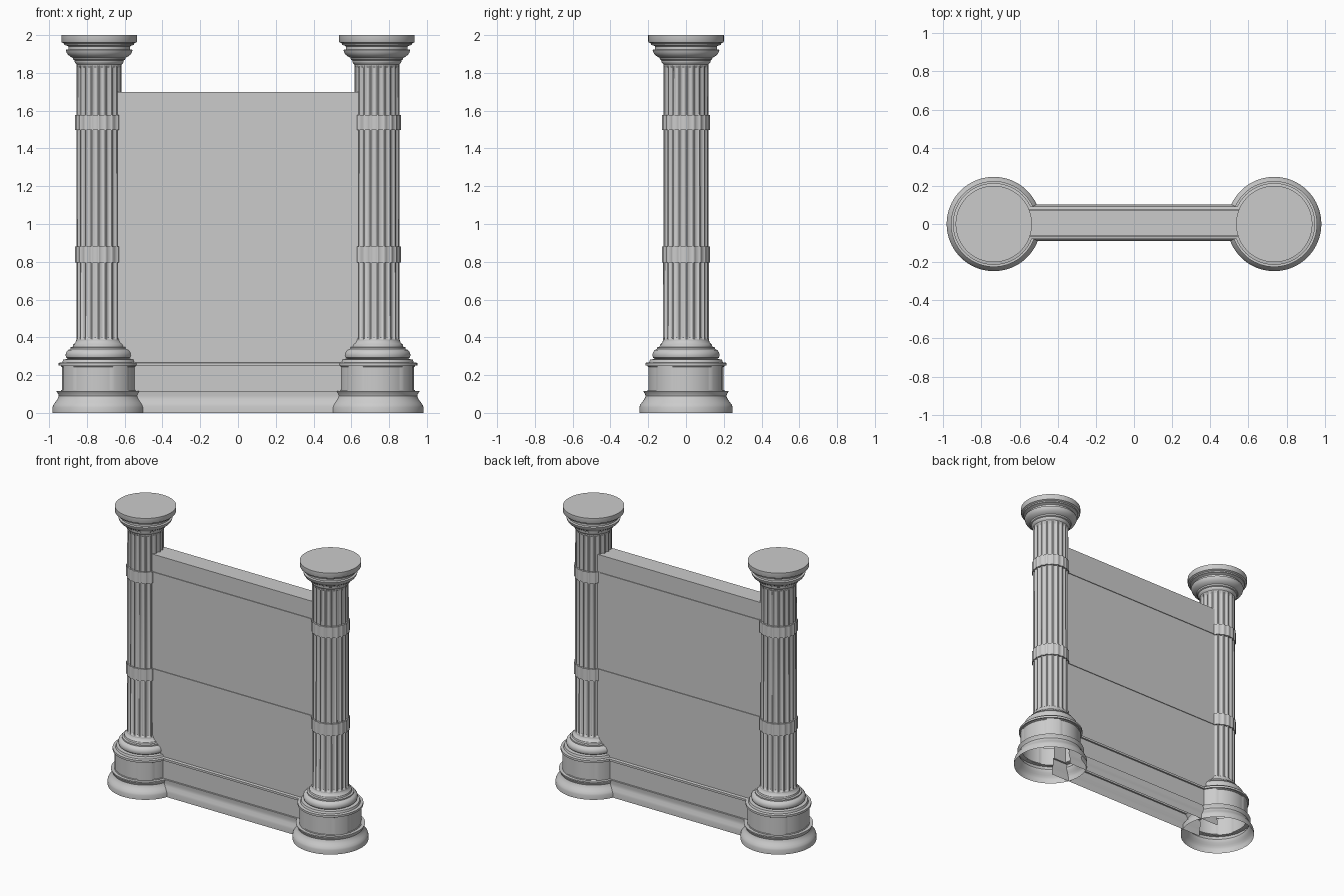
import bpy, bmesh, math

if "Cube" in bpy.data.objects:
    bpy.data.objects.remove(bpy.data.objects["Cube"])

CX = 0.735          # column offset from the middle
SEG = 120           # points around each column ring
FLUTES = 20


def make_object(name, bm, angle=30):
    bmesh.ops.remove_doubles(bm, verts=bm.verts, dist=1e-5)
    bmesh.ops.recalc_face_normals(bm, faces=bm.faces)
    me = bpy.data.meshes.new(name)
    bm.to_mesh(me)
    bm.free()
    ob = bpy.data.objects.new(name, me)
    bpy.context.collection.objects.link(ob)
    bpy.ops.object.select_all(action='DESELECT')
    bpy.context.view_layer.objects.active = ob
    ob.select_set(True)
    bpy.ops.object.shade_smooth_by_angle(angle=math.radians(angle))
    return ob


def turned(name, profile, shape=None, cap_top=False):
    """Stack rings around the column axis; profile rows are (radius, z, relief depth)."""
    bm = bmesh.new()
    rings = []
    for r, z, depth in profile:
        ring = []
        for i in range(SEG):
            a = 2 * math.pi * i / SEG
            rr = r - (depth * shape(i) if shape else 0)
            ring.append(bm.verts.new((CX + rr * math.cos(a), rr * math.sin(a), z)))
        rings.append(ring)
    for lo, hi in zip(rings, rings[1:]):
        for i in range(SEG):
            j = (i + 1) % SEG
            bm.faces.new((lo[i], lo[j], hi[j], hi[i]))
    if cap_top:
        bm.faces.new(rings[-1])
    ob = make_object(name, bm)
    mirror = ob.modifiers.new("both_sides", 'MIRROR')
    mirror.use_mirror_merge = False
    return ob


def plain(points):
    return [(r, z, 0) for r, z in points]


def flute(i):
    # round groove with a narrow flat fillet between grooves
    return (0, 0, 0.75, 1, 1, 0.75)[i % (SEG // FLUTES)]


def panel(i):
    # four sunk panels, 60 degrees wide
    return 1 if (i * 360 / SEG + 90 - 340 + 360) % 90 <= 60 else 0


# column base moulding, open underneath
turned("column_base", plain([
    (.247, 0), (.247, .03), (.243, .042), (.234, .055), (.224, .068), (.217, .08),
    (.214, .09), (.217, .1), (.225, .112), (.225, .117), (.2, .117)]))

# pedestal drum with sunk panels
turned("pedestal_drum", [
    (.203, .117, 0), (.203, .12, 0), (.203, .122, .005), (.203, .243, .005),
    (.203, .246, 0), (.203, .25, 0)], panel)

# pedestal cap and rounded shaft foot
turned("shaft_foot", plain([
    (.203, .25), (.214, .25), (.214, .265), (.195, .268), (.19, .283), (.165, .285),
    (.174, .292), (.178, .305), (.175, .32), (.166, .332), (.153, .338), (.153, .347),
    (.14, .35), (.137, .362), (.127, .37), (.122, .382)]))

# fluted shaft
turned("fluted_shaft", [
    (.122, .38, 0), (.121, .388, 0), (.121, .4, .01), (.119, 1.825, .01),
    (.119, 1.84, 0), (.119, 1.855, 0)], flute)

# ribbed collars around the shaft
for label, z0, z1 in (("lower", .795, .88), ("upper", 1.497, 1.577)):
    turned(label + "_collar", [
        (.115, z0, .005), (.127, z0, .005), (.127, z1, .005), (.115, z1, .005)], flute)

# capital
turned("capital", plain([
    (.119, 1.845), (.127, 1.853), (.13, 1.86), (.13, 1.866), (.137, 1.87), (.14, 1.88),
    (.15, 1.885), (.164, 1.895), (.173, 1.908), (.177, 1.922), (.163, 1.925),
    (.163, 1.94), (.172, 1.945), (.184, 1.948), (.186, 1.956), (.198, 1.962),
    (.2, 1.966), (.2, 2.0)]), cap_top=True)

# wall between the columns: one cross-section swept along x, open underneath
half = [
    (.095, 0), (.095, .035), (.092, .05), (.084, .07), (.081, .09), (.086, .112),
    (.086, .117), (.074, .117), (.074, .25), (.086, .25), (.086, .265), (.067, .268),
    (.067, .795), (.072, .795), (.072, .88), (.067, .88),
    (.067, 1.5), (.072, 1.5), (.072, 1.575), (.067, 1.575), (.067, 1.7)]
section = [(-y, z) for y, z in half] + half[::-1]
bm = bmesh.new()
left, right = ([bm.verts.new((x, y + .007, z)) for y, z in section] for x in (-.65, .65))
for k in range(len(section) - 1):
    bm.faces.new((left[k], right[k], right[k + 1], left[k + 1]))
make_object("wall_panel", bm)
